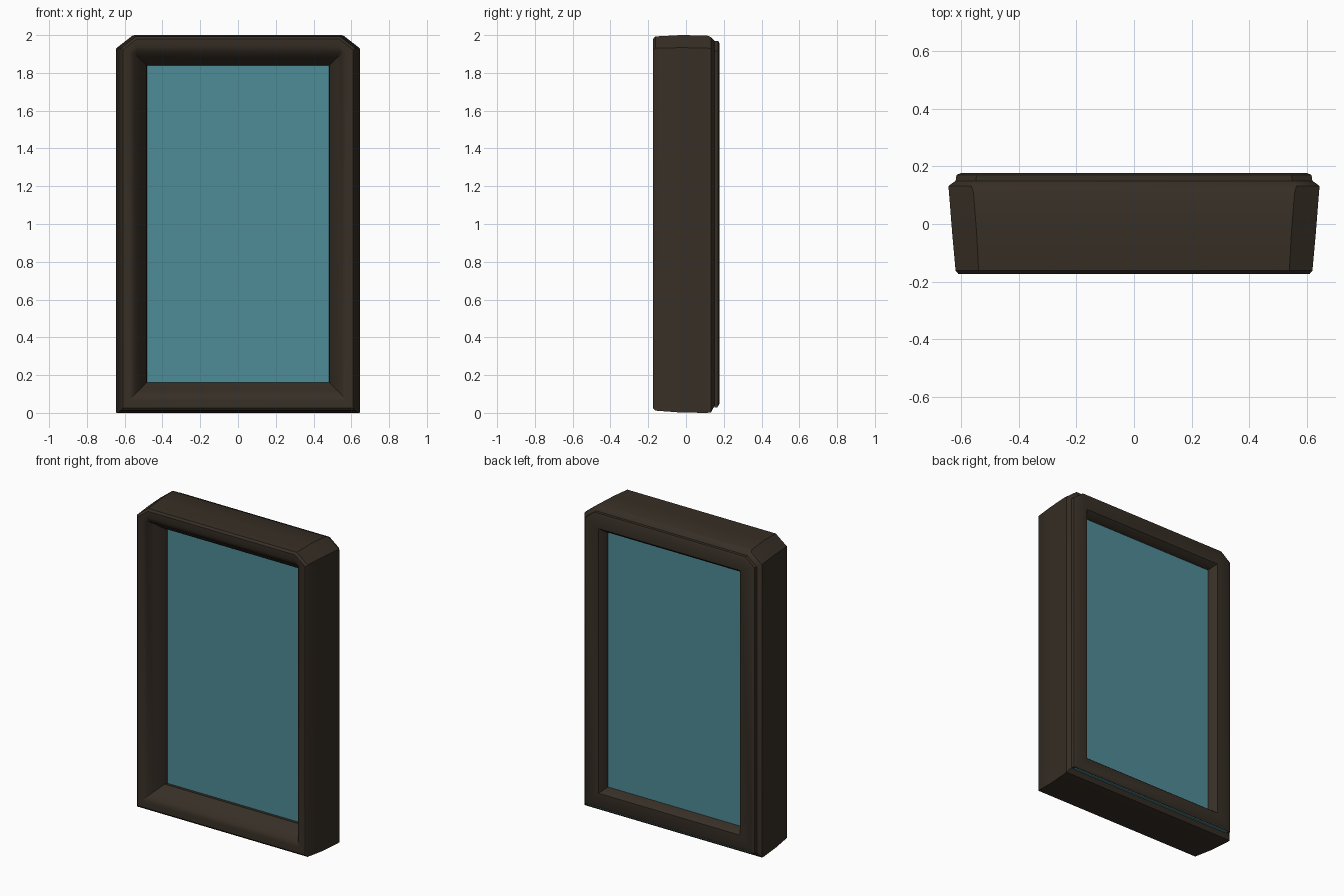
import bpy, bmesh, math


def material(name, rgb):
    m = bpy.data.materials.new(name)
    m.diffuse_color = (*rgb, 1)
    return m


wood = material("dark_brown", (0.038, 0.028, 0.019))
teal = material("teal_glass", (0.078, 0.262, 0.31))


def finish(name, bm, mat):
    bmesh.ops.remove_doubles(bm, verts=bm.verts, dist=0.0005)
    bmesh.ops.recalc_face_normals(bm, faces=bm.faces)
    me = bpy.data.meshes.new(name)
    bm.to_mesh(me)
    bm.free()
    me.materials.append(mat)
    ob = bpy.data.objects.new(name, me)
    bpy.context.collection.objects.link(ob)
    return ob


def box(name, lo, hi, mat):
    bm = bmesh.new()
    bmesh.ops.create_cube(bm, size=1)
    for v in bm.verts:
        v.co = [(a + b) / 2 + c * (b - a) for a, b, c in zip(lo, hi, v.co)]
    return finish(name, bm, mat)


# Frame: rings of (half width, bottom, top, top corner cut, y), back to front
rings = [
    (0.485, 0.160, 1.840, 0.000, 0.100),
    (0.490, 0.155, 1.845, 0.000, 0.140),
    (0.515, 0.130, 1.870, 0.000, 0.172),
    (0.600, 0.050, 1.955, 0.060, 0.178),
    (0.617, 0.035, 1.970, 0.070, 0.170),
    (0.620, 0.035, 1.970, 0.070, 0.150),
    (0.645, 0.003, 1.990, 0.080, 0.132),
    (0.643, 0.000, 1.998, 0.085, 0.110),
    (0.632, 0.002, 2.000, 0.085, -0.030),
    (0.620, 0.012, 1.993, 0.080, -0.162),
    (0.610, 0.025, 1.980, 0.075, -0.174),
    (0.575, 0.065, 1.940, 0.040, -0.174),
    (0.550, 0.095, 1.910, 0.010, -0.160),
    (0.525, 0.120, 1.880, 0.000, -0.120),
    (0.485, 0.160, 1.840, 0.000, -0.070),
    (0.480, 0.155, 1.845, 0.000, -0.030),
]
bm = bmesh.new()
loops = []
for hx, z0, z1, c, y in rings:
    pts = [(-hx, z0), (hx, z0), (hx, z1 - c * 0.78), (hx - c, z1),
           (c - hx, z1), (-hx, z1 - c * 0.78)]
    loops.append([bm.verts.new((x, y, z)) for x, z in pts])
for a, b in zip(loops, loops[1:]):
    for i in range(6):
        j = (i + 1) % 6
        bm.faces.new((a[i], a[j], b[j], b[i]))
frame = finish("frame", bm, wood)
bpy.context.view_layer.objects.active = frame
frame.select_set(True)
bpy.ops.object.shade_smooth_by_angle(angle=math.radians(35))

# Thick tinted pane filling the opening
box("glass_pane", (-0.495, -0.045, 0.15), (0.495, 0.115, 1.85), teal)

# Thin teal line in the step under the back edge
box("bottom_strip", (-0.60, 0.151, 0.029), (0.60, 0.167, 0.037), teal)
